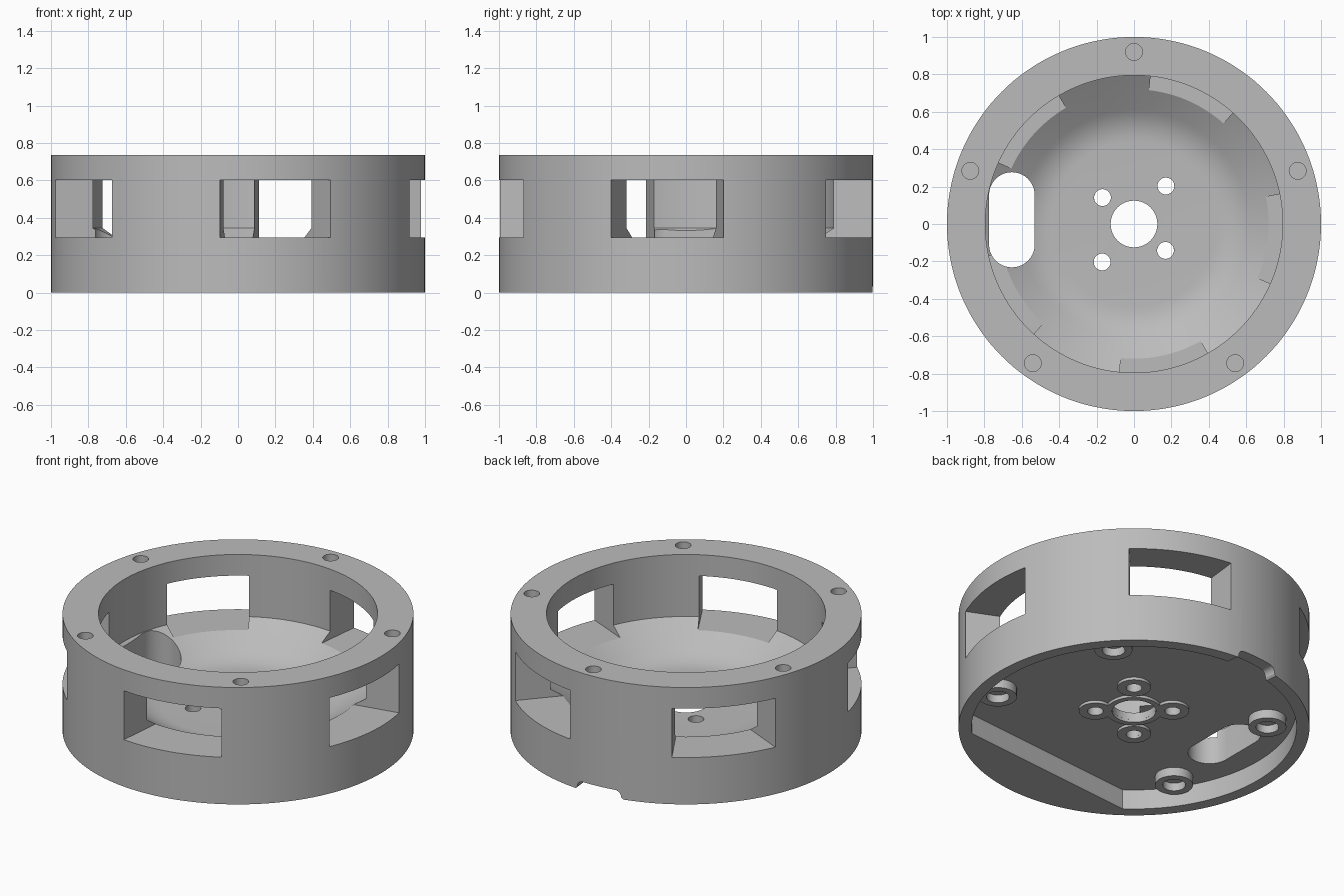
import bpy
import bmesh
from math import sin, cos, pi, radians, acos
from mathutils import Matrix, Vector

if "Cube" in bpy.data.objects:
    bpy.data.objects.remove(bpy.data.objects["Cube"], do_unlink=True)

TILT = radians(5)          # underside features are turned a little
HEIGHT = 0.735
FLOOR, CEILING = 0.17, 0.125

grey = bpy.data.materials.new("plain grey")
grey.use_nodes = True
grey.diffuse_color = (0.5, 0.5, 0.5, 1)
grey.node_tree.nodes["Principled BSDF"].inputs["Base Color"].default_value = (0.5, 0.5, 0.5, 1)


def add_object(name, bm):
    bmesh.ops.recalc_face_normals(bm, faces=bm.faces)
    mesh = bpy.data.meshes.new(name)
    bm.to_mesh(mesh)
    bm.free()
    mesh.materials.append(grey)
    obj = bpy.data.objects.new(name, mesh)
    bpy.context.collection.objects.link(obj)
    return obj


def polar(r, a):
    return Vector((r * cos(a), r * sin(a)))


def arc(r, a0, a1, n, centre=(0, 0)):
    return [Vector(centre) + polar(r, a0 + (a1 - a0) * i / n) for i in range(n + 1)]


def lathe(name, profile, steps, closed=False, at=(0, 0)):
    """Spin a profile of (radius, height) points round a vertical axis."""
    bm = bmesh.new()
    verts = [bm.verts.new((r, 0, z)) for r, z in profile]
    edges = [bm.edges.new(p) for p in zip(verts, verts[1:])]
    if closed:
        edges.append(bm.edges.new((verts[-1], verts[0])))
    bmesh.ops.spin(bm, geom=verts + edges, cent=(0, 0, 0), axis=(0, 0, 1),
                   angle=2 * pi, steps=steps, use_duplicate=False)
    bmesh.ops.remove_doubles(bm, verts=bm.verts, dist=1e-5)
    bmesh.ops.translate(bm, verts=bm.verts, vec=(at[0], at[1], 0))
    return add_object(name, bm)


def prism(name, points, z0, z1, matrix=Matrix()):
    """Extrude a flat outline from z0 to z1."""
    bm = bmesh.new()
    face = bm.faces.new([bm.verts.new((p[0], p[1], z0)) for p in points])
    top = bmesh.ops.extrude_face_region(bm, geom=[face])["geom"]
    bmesh.ops.translate(bm, vec=(0, 0, z1 - z0),
                        verts=[v for v in top if isinstance(v, bmesh.types.BMVert)])
    bmesh.ops.transform(bm, matrix=matrix, verts=bm.verts)
    return add_object(name, bm)


def smooth(obj):
    bpy.ops.object.select_all(action='DESELECT')
    obj.select_set(True)
    bpy.context.view_layer.objects.active = obj
    bpy.ops.object.shade_smooth_by_angle(angle=radians(25))


def cut(obj, cutter):
    mod = obj.modifiers.new("cut", 'BOOLEAN')
    mod.operation, mod.solver, mod.object = 'DIFFERENCE', 'EXACT', cutter
    cutter.hide_render = True
    bpy.context.view_layer.objects.active = obj
    bpy.ops.object.modifier_apply(modifier=mod.name)
    bpy.data.objects.remove(cutter, do_unlink=True)


def hole(obj, centre, r, z0, z1):
    cut(obj, prism("hole_cutter", arc(r, 0, 2 * pi, 32, centre)[:-1], z0, z1))


# Ring wall with a coned bowl floor, blended by a soft curve
a, b, c = Vector((0.44, FLOOR)), Vector((0.5325, FLOOR)), Vector((0.61, 0.2217))
blend = [a * (1 - t) ** 2 + b * 2 * t * (1 - t) + c * t * t for t in (i / 6 for i in range(7))]
body = lathe("ring_body", [(0, 0), (1, 0), (1, HEIGHT), (0.795, HEIGHT), (0.795, 0.345)]
             + [tuple(p) for p in reversed(blend)] + [(0, FLOOR)], 144)

# Underside recess: a circle with one flat side
half = acos(0.70 / 0.926)
flat = radians(-85)
cut(body, prism("recess_cutter", arc(0.926, flat + half, flat - half + 2 * pi, 110), -0.1, CEILING))

# Five side windows and the five screw holes in the rim
for i in range(5):
    mid, w = radians(66 + 72 * i), radians(17.6)
    cut(body, prism("window_cutter", [polar(0.6, mid - w), polar(1.15, mid - w),
                                      polar(1.15, mid + w), polar(0.6, mid + w)], 0.295, 0.602))
    hole(body, polar(0.92, radians(90 + 72 * i)), 0.045, HEIGHT - 0.1, HEIGHT + 0.1)

# Long rounded cable slot through the floor
R = 0.122
slot = arc(R, 0, pi, 20, (-0.653, 0.155)) + arc(R, pi, 2 * pi, 20, (-0.653, -0.11))
cut(body, prism("slot_cutter", slot, -0.1, 0.6))

# Cable notch in the bottom edge at the back
notch = [(-0.16, -0.05), (0.16, -0.05), (0.155, 0)]
notch += arc(0.04, 0, pi / 2, 6, (0.105, 0.012)) + arc(0.04, pi / 2, pi, 6, (-0.105, 0.012)) + [(-0.155, 0)]
cut(body, prism("notch_cutter", notch, -1.1, -0.85,
                Matrix.Rotation(TILT, 4, 'Z') @ Matrix.Rotation(pi / 2, 4, 'X')))

# Centre shaft hole and four mounting holes, each with a thin collar below
mounts = [polar(r, radians(50 + 90 * i)) for i, r in enumerate((0.265, 0.22, 0.265, 0.22))]
collars = [("shaft_collar", Vector((0, 0)), 0.125, 0.16)]
collars += [(f"mount_collar_{i + 1}", p, 0.045, 0.095) for i, p in enumerate(mounts)]
for name, p, inner, outer in collars:
    hole(body, p, inner, -0.1, 0.4)
    smooth(lathe(name, [(inner, 0.108), (outer, 0.108), (outer, 0.13), (inner, 0.13)], 40, True, p))
smooth(body)

# Four hollow screw feet in the recess
for i, (x, y) in enumerate([(0.62, 0.455), (-0.62, 0.455), (0.71, -0.387), (-0.71, -0.387)]):
    p = Matrix.Rotation(TILT, 2) @ Vector((x, y))
    smooth(lathe(f"screw_foot_{i + 1}", [(0, 0.12), (0.065, 0.12), (0.065, 0.07), (0.108, 0.07),
                                         (0.108, 0.13), (0, 0.13)], 40, False, p))
